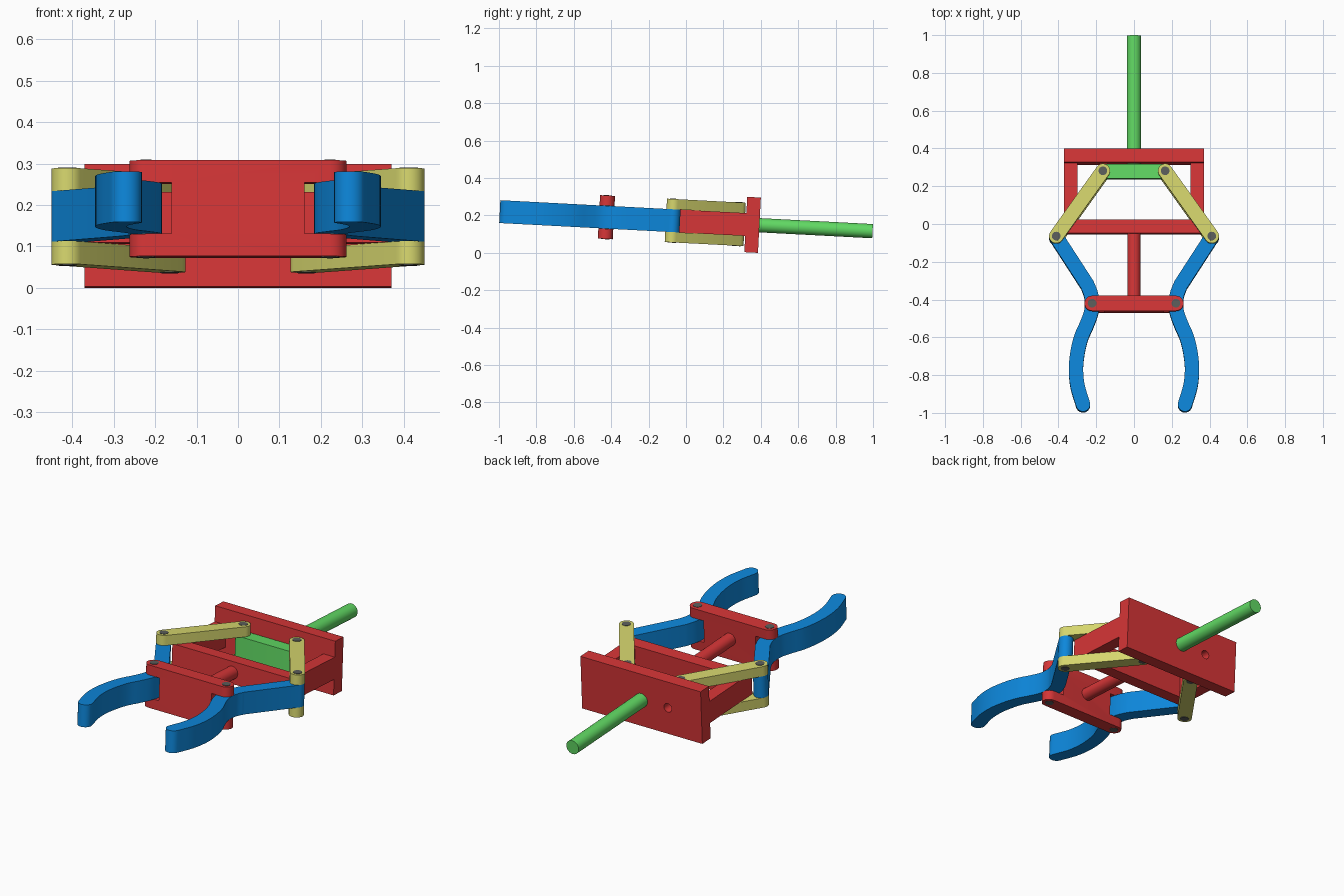
import bpy, bmesh, math
from mathutils import Matrix, Vector

if "Cube" in bpy.data.objects:
    bpy.data.objects.remove(bpy.data.objects["Cube"])

TILT = Matrix.Translation((0, 0, 0.168)) @ Matrix.Rotation(math.radians(-3), 4, 'X')
R = 0.038      # half width of links, arms and rods
H = 0.061      # half height of the middle layer
T = 0.116      # half height of the outer layers


def material(name, srgb):
    m = bpy.data.materials.new(name)
    m.diffuse_color = [((c + 0.055) / 1.055) ** 2.4 for c in srgb] + [1]
    m.use_nodes = True
    m.node_tree.nodes["Principled BSDF"].inputs["Base Color"].default_value = m.diffuse_color
    return m


red = material("red", (0.84, 0.21, 0.215))
blue = material("blue", (0.05, 0.53, 0.86))
green = material("green", (0.38, 0.85, 0.39))
yellow = material("yellow", (0.84, 0.84, 0.43))
grey = material("dark_grey", (0.36, 0.37, 0.36))
parts = []


def finish(name, bm, mat):
    bmesh.ops.recalc_face_normals(bm, faces=bm.faces)
    me = bpy.data.meshes.new(name)
    bm.to_mesh(me)
    bm.free()
    ob = bpy.data.objects.new(name, me)
    bpy.context.collection.objects.link(ob)
    me.materials.append(mat)
    parts.append(ob)
    return ob


def box(name, lo, hi, mat):
    bm = bmesh.new()
    lo, hi = Vector(lo), Vector(hi)
    bmesh.ops.create_cube(bm, size=1, matrix=Matrix.Translation((lo + hi) / 2)
                          @ Matrix.Diagonal((*(hi - lo), 1)))
    return finish(name, bm, mat)


def rod(name, a, b, r, mat, segs=32):
    a, b = Vector(a), Vector(b)
    bm = bmesh.new()
    rot = (b - a).to_track_quat('Z', 'Y').to_matrix().to_4x4()
    bmesh.ops.create_cone(bm, cap_ends=True, segments=segs, radius1=r, radius2=r,
                          depth=(b - a).length, matrix=Matrix.Translation((a + b) / 2) @ rot)
    return finish(name, bm, mat)


def strip(name, path, z0, z1, mat, r=R, n=12):
    """Upright prism following a path, with round ends."""
    p = [Vector(q) for q in path]
    tan = [(p[min(i + 1, len(p) - 1)] - p[max(i - 1, 0)]).normalized() for i in range(len(p))]
    left = [q + r * Vector((-t.y, t.x)) for q, t in zip(p, tan)]
    right = [q - r * Vector((-t.y, t.x)) for q, t in zip(p, tan)]

    def cap(c, t):
        a0 = math.atan2(t.y, t.x) + math.pi / 2
        return [c + r * Vector((math.cos(a0 - math.pi * k / n), math.sin(a0 - math.pi * k / n)))
                for k in range(1, n)]
    outline = left + cap(p[-1], tan[-1]) + right[::-1] + cap(p[0], -tan[0])
    bm = bmesh.new()
    f = bm.faces.new([bm.verts.new((q.x, q.y, z0)) for q in outline])
    ext = bmesh.ops.extrude_face_region(bm, geom=[f])["geom"]
    bmesh.ops.translate(bm, vec=(0, 0, z1 - z0),
                        verts=[v for v in ext if isinstance(v, bmesh.types.BMVert)])
    return finish(name, bm, mat)


def cut(ob, cutter):
    mod = ob.modifiers.new("cut", 'BOOLEAN')
    mod.operation, mod.object, mod.solver = 'DIFFERENCE', cutter, 'EXACT'
    bpy.context.view_layer.objects.active = ob
    bpy.ops.object.modifier_apply(modifier=mod.name)
    parts.remove(cutter)
    bpy.data.objects.remove(cutter)


def smooth_path(pts, steps=5):
    """Catmull-Rom curve through the points."""
    p = [Vector(q) for q in pts]
    p = [2 * p[0] - p[1]] + p + [2 * p[-1] - p[-2]]
    out = []
    for i in range(1, len(p) - 2):
        a, b, c, d = p[i - 1:i + 3]
        for k in range(steps):
            t = k / steps
            out.append(0.5 * (2 * b + (c - a) * t + (2 * a - 5 * b + 4 * c - d) * t * t
                              + (3 * b - a - 3 * c + d) * t ** 3))
    return out + [p[-2]]


# Fixed frame: back plate with guide hole, front bar and guide rod
plate = box("back_plate", (-0.37, 0.32, -0.148), (0.37, 0.393, 0.148), red)
cut(plate, rod("hole_cutter", (-0.163, 0.2, 0), (-0.163, 0.5, 0), 0.024, red))
box("frame_front_bar", (-0.37, -0.052, -H), (0.37, 0.02, H), red)
rod("front_rod", (0, -0.39, 0), (0, -0.052, 0), 0.035, red)

# Front crossbar, slotted at both ends for the arms
JAW, ELBOW, SLIDE = (0.222, -0.426), (0.412, -0.07), (0.165, 0.276)
bar = strip("front_crossbar", [(-JAW[0], JAW[1]), JAW], -T, T, red, r=0.04)
for s in (-1, 1):
    lo, hi = sorted((s * 0.16, s * 0.4))
    cut(bar, box("slot_cutter", (lo, -0.6, -H - 0.001), (hi, -0.3, H + 0.001), red))

# Sliding push rod and its crosshead
rod("push_rod", (0, 0.28, 0), (0, 0.999, 0), R, green)
strip("slider_crosshead", [(-SLIDE[0], SLIDE[1]), SLIDE], -H, H, green)

curve = smooth_path([(0.247, -0.325), (0.228, -0.375), (0.222, -0.426), (0.228, -0.475),
                     (0.25, -0.535), (0.28, -0.605), (0.299, -0.685), (0.307, -0.77),
                     (0.299, -0.86), (0.27, -0.959)])
for s, side in ((-1, "left"), (1, "right")):
    def flip(q):
        return (s * q[0], q[1])
    # Side rail of the frame
    lo, hi = sorted((s * 0.30, s * 0.37))
    box(side + "_side_rail", (lo, 0.02, -H), (hi, 0.32, H), red)
    # Gripping arm
    strip(side + "_arm", [flip(q) for q in [ELBOW] + curve], -H, H, blue)
    # Link plates above and below
    for z, lev in ((1, "upper"), (-1, "lower")):
        z0, z1 = sorted((z * H, z * T))
        strip(f"{side}_{lev}_link", [flip(ELBOW), flip(SLIDE)], z0, z1, yellow)
    # Pivot pins
    for q, pin in ((JAW, "jaw"), (ELBOW, "elbow"), (SLIDE, "slide")):
        x, y = flip(q)
        rod(f"{side}_{pin}_pin", (x, y, -T - 0.002), (x, y, T + 0.002), 0.023, grey, 24)

# Tilt the assembly and smooth the round sides
bpy.ops.object.select_all(action='DESELECT')
for ob in parts:
    ob.data.transform(TILT)
    ob.select_set(True)
bpy.context.view_layer.objects.active = parts[0]
bpy.ops.object.shade_smooth_by_angle(angle=math.radians(30))
